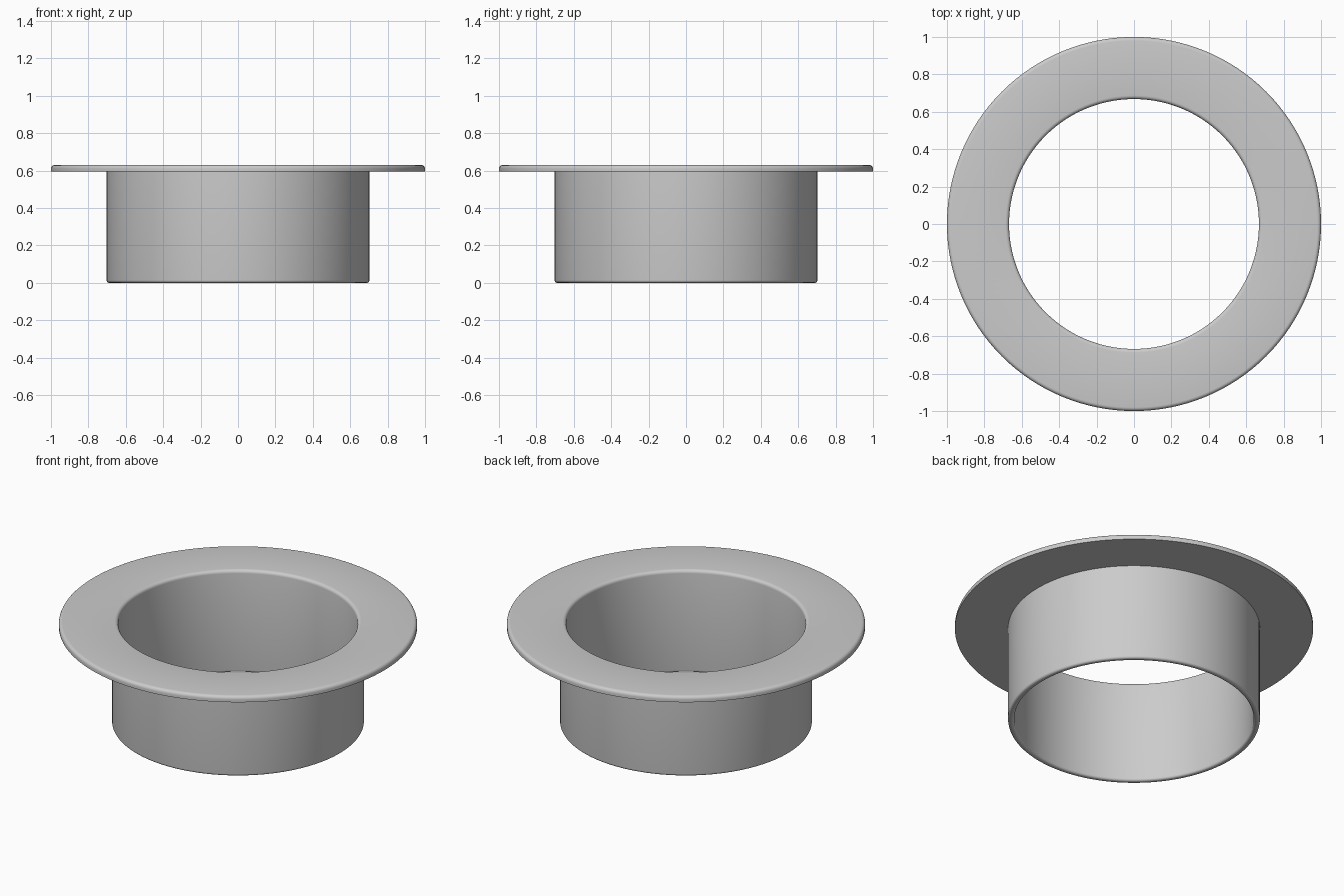
import bpy
import bmesh
import math

SEGMENTS = 128
INNER, TUBE, RIM = 0.668, 0.703, 1.0
FLANGE_Z, TOP = 0.594, 0.63

cube = bpy.data.objects.get("Cube")
if cube:
    bpy.data.objects.remove(cube, do_unlink=True)

grey = bpy.data.materials.new("satin grey")
grey.use_nodes = True
colour = (0.6, 0.6, 0.6, 1)
grey.diffuse_color = colour
grey.node_tree.nodes["Principled BSDF"].inputs["Base Color"].default_value = colour


def rounded(r, z, radius, start, steps=5):
    """Quarter arc around (r, z), counter-clockwise from a start angle."""
    angles = [math.radians(start + 90 * i / steps) for i in range(steps + 1)]
    return [(r + radius * math.cos(a), z + radius * math.sin(a)) for a in angles]


def lathe(name, profile):
    """Spin a closed (radius, height) profile around the z axis."""
    bm = bmesh.new()
    rings = []
    for i in range(SEGMENTS):
        a = 2 * math.pi * i / SEGMENTS
        rings.append([bm.verts.new((r * math.cos(a), r * math.sin(a), z))
                      for r, z in profile])
    n = len(profile)
    for i in range(SEGMENTS):
        here, there = rings[i], rings[(i + 1) % SEGMENTS]
        for j in range(n):
            k = (j + 1) % n
            bm.faces.new((here[j], there[j], there[k], here[k]))
    bmesh.ops.recalc_face_normals(bm, faces=bm.faces)
    mesh = bpy.data.meshes.new(name)
    bm.to_mesh(mesh)
    bm.free()
    mesh.materials.append(grey)
    obj = bpy.data.objects.new(name, mesh)
    bpy.context.collection.objects.link(obj)
    bpy.ops.object.select_all(action="DESELECT")
    obj.select_set(True)
    bpy.context.view_layer.objects.active = obj
    bpy.ops.object.shade_smooth_by_angle(angle=math.radians(30))
    return obj


# Sleeve and flange in one section: softened lower lip, rim and mouth
lip, edge = 0.014, 0.02
section = (
    rounded(INNER + lip, lip, lip, 180)
    + rounded(TUBE - lip, lip, lip, 270)
    + [(TUBE, FLANGE_Z), (RIM, FLANGE_Z)]
    + rounded(RIM - edge, TOP - edge, edge, 0)
    + rounded(INNER + edge, TOP - edge, edge, 90)
)
lathe("flanged_sleeve", section)
